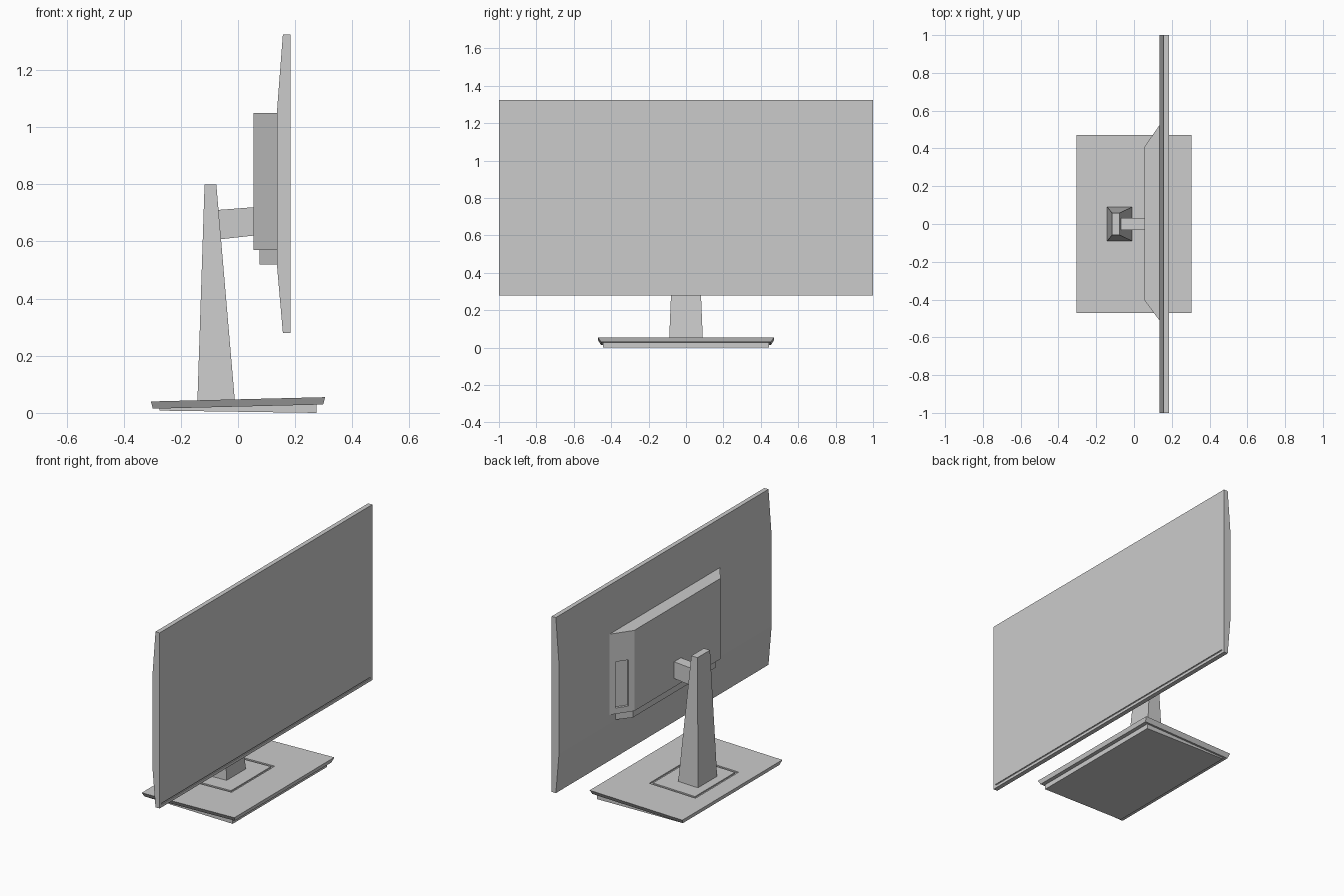
import bpy, bmesh

if "Cube" in bpy.data.objects:
    bpy.data.objects.remove(bpy.data.objects["Cube"])


def loft(name, a, b):
    """Flat-faced solid between two matching loops of points."""
    bm = bmesh.new()
    va = [bm.verts.new(p) for p in a]
    vb = [bm.verts.new(p) for p in b]
    bm.faces.new(va)
    bm.faces.new(vb)
    n = len(a)
    for i in range(n):
        j = (i + 1) % n
        bm.faces.new((va[i], va[j], vb[j], vb[i]))
    bmesh.ops.recalc_face_normals(bm, faces=bm.faces)
    me = bpy.data.meshes.new(name)
    bm.to_mesh(me)
    bm.free()
    ob = bpy.data.objects.new(name, me)
    bpy.context.collection.objects.link(ob)
    return ob


def side_prism(name, xz, y0, y1):
    return loft(name, [(x, y0, z) for x, z in xz], [(x, y1, z) for x, z in xz])


def plan_prism(name, xy, z0, z1):
    return loft(name, [(x, y, z0) for x, y in xy], [(x, y, z1) for x, y in xy])


def rect(x0, x1, y0, y1, z):
    """Rectangle in plan whose height is given by z(x)."""
    return [(x, y, z(x)) for x, y in ((x0, y0), (x1, y0), (x1, y1), (x0, y1))]


def cut(target, cutter):
    cutter.hide_render = True
    cutter.display_type = 'WIRE'
    m = target.modifiers.new("cut", 'BOOLEAN')
    m.operation = 'DIFFERENCE'
    m.solver = 'EXACT'
    m.object = cutter


def slope(z):
    return lambda x: z + 0.0246 * x


# Base: tilted slab with undercut edges, with a smaller foot plate below
slab = loft("base_slab", rect(-0.298, 0.298, -0.455, 0.455, slope(0.022)),
            rect(-0.305, 0.305, -0.47, 0.47, slope(0.0475)))
loft("base_foot", rect(-0.275, 0.275, -0.443, 0.443, lambda x: 0.004 - 0.0145 * x),
     rect(-0.275, 0.275, -0.443, 0.443, slope(0.024)))

# Rectangular groove around the column: pocket filled by a flush inlay
cut(slab, loft("groove_cutter", rect(-0.205, 0.10, -0.203, 0.203, slope(0.040)),
               rect(-0.205, 0.10, -0.203, 0.203, slope(0.08))))
loft("base_inlay", rect(-0.191, 0.086, -0.188, 0.188, slope(0.038)),
     rect(-0.191, 0.086, -0.188, 0.188, slope(0.0475)))

# Tapered column and tilt arm
loft("stand_column", rect(-0.142, -0.011, -0.09, 0.09, lambda x: 0.042),
     rect(-0.117, -0.076, -0.059, 0.059, lambda x: 0.80))
side_prism("tilt_arm", [(-0.085, 0.709), (0.06, 0.72), (0.06, 0.621), (-0.085, 0.605)],
           -0.031, 0.033)

# Screen panel with chamfered back
panel = side_prism("screen_panel", [(0.184, 0.28), (0.184, 1.325), (0.157, 1.325),
                                    (0.136, 1.05), (0.136, 0.52), (0.157, 0.28)], -1, 1)
# Thin groove along the lower bezel
cut(panel, side_prism("bezel_cutter", [(0.179, 0.297), (0.2, 0.297), (0.2, 0.304),
                                       (0.179, 0.304)], -0.983, 0.983))

# Rear housing with slanted ends and a lower ledge
housing = plan_prism("rear_housing", [(0.138, -0.515), (0.055, -0.403),
                                      (0.055, 0.408), (0.138, 0.528)], 0.57, 1.05)
plan_prism("rear_ledge", [(0.138, -0.462), (0.075, -0.387),
                          (0.075, 0.393), (0.138, 0.472)], 0.52, 0.575)

# Port recess in the slanted left end
p, q = (0.117, 0.497), (0.074, 0.436)
n = (-0.82, 0.57)
port = [(e[0] + n[0] * d, e[1] + n[1] * d)
        for e, d in ((p, -0.015), (p, 0.03), (q, 0.03), (q, -0.015))]
cut(housing, plan_prism("port_cutter", port, 0.605, 0.88))
